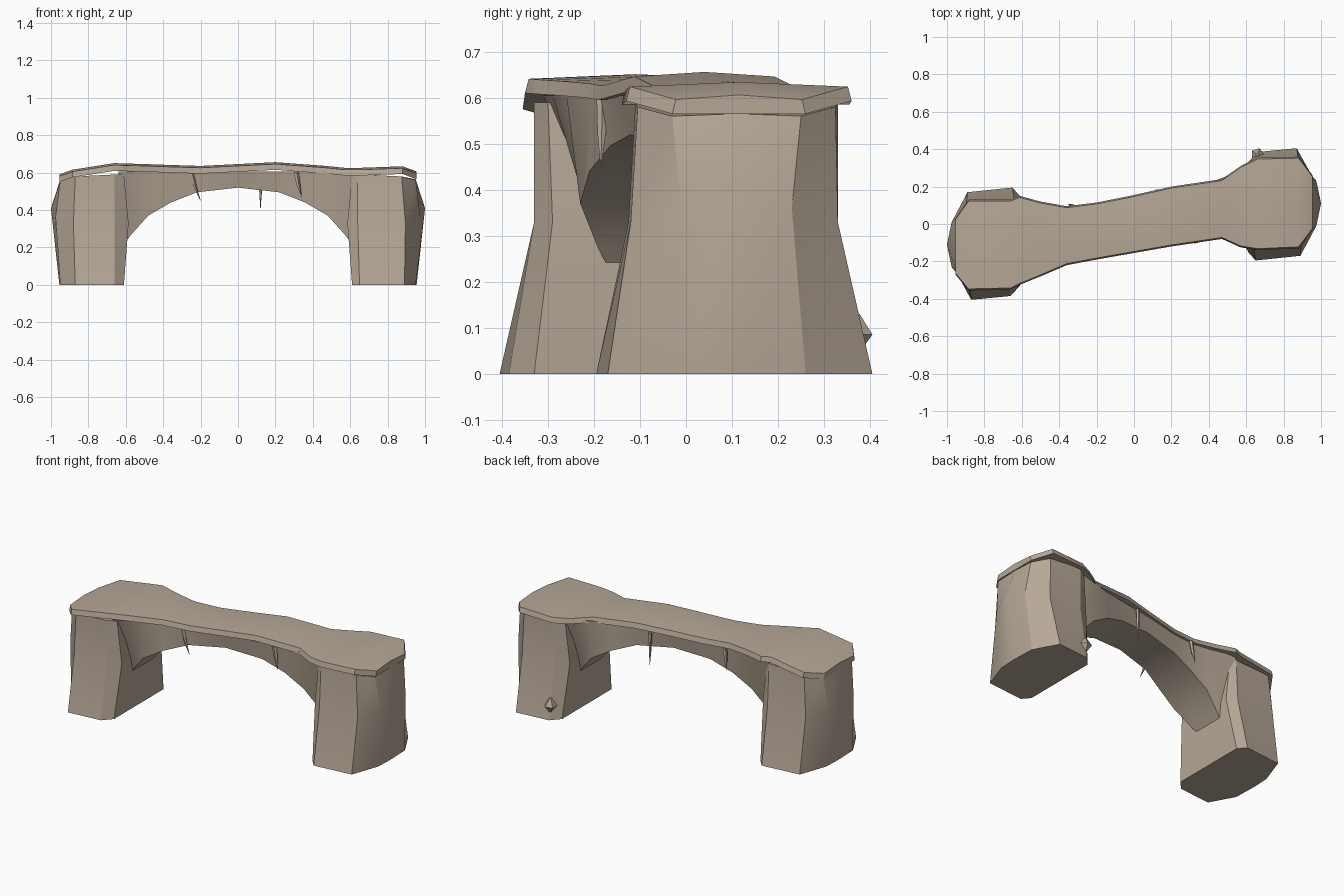
import bpy, bmesh, math
from mathutils import Vector

cube = bpy.data.objects.get("Cube")
if cube:
    bpy.data.objects.remove(cube, do_unlink=True)

stone = bpy.data.materials.new("sandstone")
stone.use_nodes = True
stone.diffuse_color = (0.47, 0.39, 0.31, 1)
bsdf = stone.node_tree.nodes["Principled BSDF"]
bsdf.inputs["Base Color"].default_value = stone.diffuse_color
bsdf.inputs["Roughness"].default_value = 0.9


def loft(name, rings, angle=28):
    """Skin a list of equal point rings and cap both ends."""
    bm = bmesh.new()
    loops = [[bm.verts.new(p) for p in ring] for ring in rings]
    n = len(loops[0])
    for a, b in zip(loops, loops[1:]):
        for i in range(n):
            j = (i + 1) % n
            bm.faces.new((a[i], a[j], b[j], b[i]))
    bm.faces.new(loops[0])
    bm.faces.new(loops[-1])
    bmesh.ops.recalc_face_normals(bm, faces=bm.faces)
    mesh = bpy.data.meshes.new(name)
    bm.to_mesh(mesh)
    bm.free()
    mesh.materials.append(stone)
    obj = bpy.data.objects.new(name, mesh)
    bpy.context.collection.objects.link(obj)
    bpy.ops.object.select_all(action="DESELECT")
    obj.select_set(True)
    bpy.context.view_layer.objects.active = obj
    bpy.ops.object.shade_smooth_by_angle(angle=math.radians(angle))
    return obj


# Pillars: foot, waist and top outlines, turned half round for the other end
foot = [(.61, -.15), (.65, -.195), (.89, -.17), (.95, 0), (.955, .11),
        (.95, .26), (.87, .405), (.66, .385), (.61, .33)]
waist = [(.585, -.09), (.64, -.125), (.895, -.12), (.975, -.01), (1, .11),
         (.975, .23), (.88, .33), (.66, .33), (.585, .29)]
top = [(.61, -.09), (.64, -.11), (.875, -.105), (.95, -.03), (.95, .11),
       (.95, .25), (.87, .325), (.66, .33), (.61, .3)]
waist_z = [.33, .33, .33, .36, .41, .36, .33, .33, .33]
top_z = [.59, .59, .58, .56, .565, .56, .58, .59, .59]

for name, s in (("left_pillar", 1), ("right_pillar", -1)):
    loft(name, [[(s * x, s * y, 0) for x, y in foot],
                [(s * x, s * y, z) for (x, y), z in zip(waist, waist_z)],
                [(s * x, s * y, z) for (x, y), z in zip(top, top_z)]])

# Deck slab: x, front y, back y, top z
deck = [(-.955, -.27, .03, .585), (-.885, -.355, .13, .61), (-.66, -.35, .13, .645),
        (-.61, -.325, .15, .643), (-.5, -.28, .12, .64), (-.36, -.22, .095, .635),
        (-.2, -.19, .115, .63), (0, -.155, .155, .64), (.2, -.12, .2, .65),
        (.47, -.08, .24, .63), (.57, -.125, .31, .62), (.66, -.14, .355, .62),
        (.88, -.13, .36, .628), (.955, -.03, .26, .6)]
loft("deck_slab", [[(x, f, z - .035), (x, f + .008, z - .004), (x, (f + b) / 2, z + .006),
                    (x, b - .008, z - .004), (x, b, z - .035)] for x, f, b, z in deck])

# Arch body: x, top front, top back, under front, under back, under z
arch = [(-.64, -.31, .11, -.14, .02, .18), (-.57, -.29, .11, -.19, .03, .27),
        (-.48, -.26, .09, -.23, .05, .37), (-.36, -.205, .08, -.21, .06, .44),
        (-.22, -.18, .1, -.165, .08, .495), (0, -.14, .14, -.12, .12, .52),
        (.22, -.1, .18, -.08, .165, .495), (.36, -.08, .205, -.06, .21, .44),
        (.48, -.08, .25, -.05, .23, .37), (.57, -.1, .29, -.03, .19, .27),
        (.64, -.1, .31, -.02, .14, .18)]
loft("arch_span", [[(x, f, .605), (x, b, .605), (x, ub, z), (x, uf, z)]
                   for x, f, b, uf, ub, z in arch], 32)


# Hanging stone spikes: three tapering, slightly bent rings
def spike(name, root, tip, r):
    a, b = Vector(root), Vector(tip)
    rings = []
    for t, k in ((0, 1), (.5, .75), (1, .08)):
        c = a.lerp(b, t * t * .4 + t * .6)
        c.z = a.z + (b.z - a.z) * t
        rings.append([c + Vector((math.cos(i * math.tau / 5), math.sin(i * math.tau / 5), 0)) * r * k
                      for i in range(5)])
    loft(name, rings)


spike("spike_front_right", (-.25, -.182, .6), (-.2, -.185, .45), .013)
spike("spike_front_left", (.31, -.088, .6), (.34, -.1, .47), .015)
spike("spike_back_left", (.12, .175, .6), (.12, .18, .405), .011)
spike("spike_back_right", (-.33, .095, .6), (-.35, .105, .47), .013)

# Small rock stuck at the foot of the left pillar
loft("foot_rock", [[(.66 + r * math.cos(i * math.tau / 5), .37 + r * math.sin(i * math.tau / 5), z)
                    for i in range(5)] for z, r in ((.05, .01), (.085, .037), (.13, .008))], 20)
